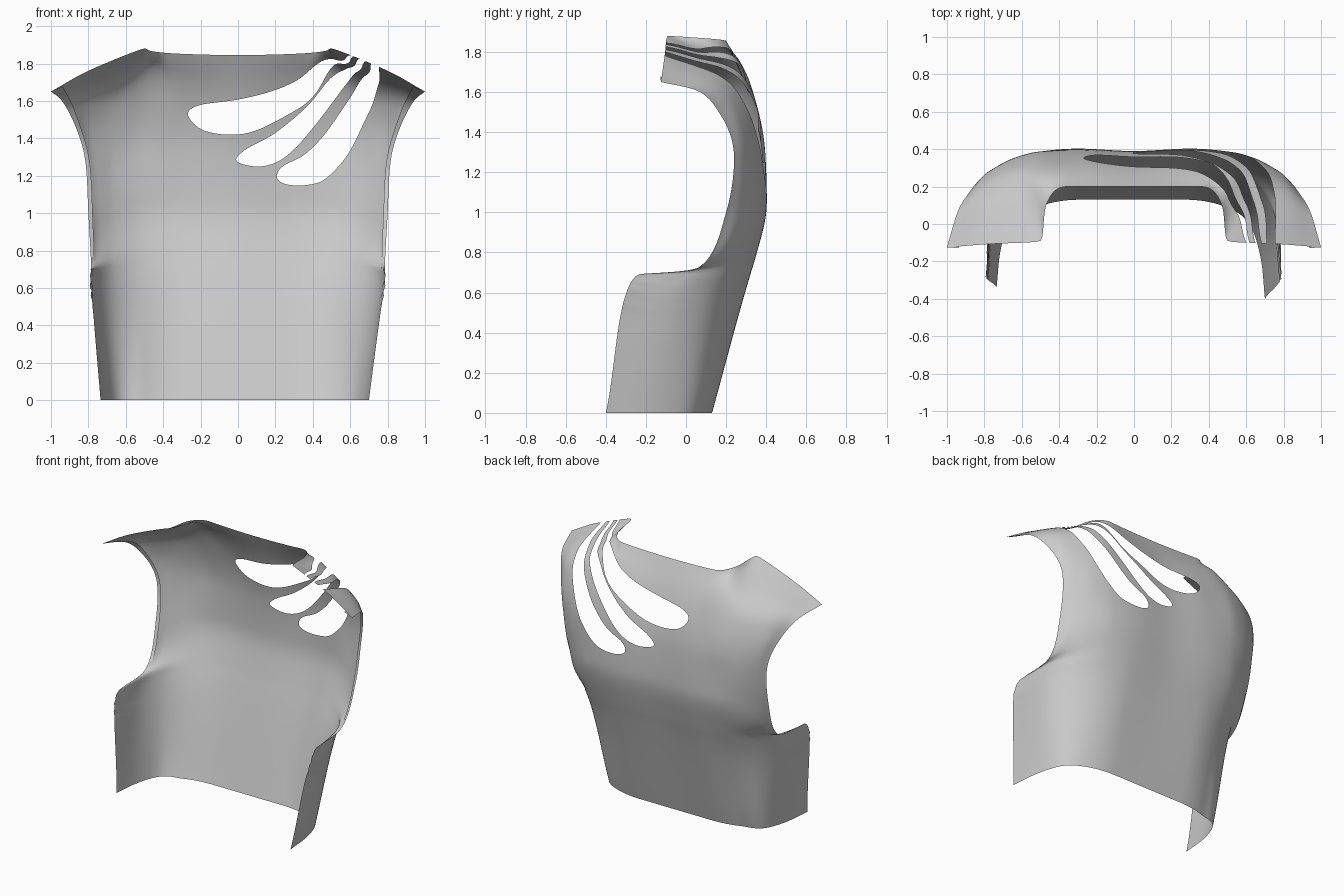
import bpy, math
from mathutils import Vector, kdtree, geometry

if "Cube" in bpy.data.objects:
    bpy.data.objects.remove(bpy.data.objects["Cube"])

# Control net of the right half: rows go hem -> shoulder, columns go centre back -> side
K = [0, .3, .5, .65, .8, 1]
T = [0, .68, .78, 1.05, 1.3, 1.55, 1.72, 1.86]
TOP = T[-1]
NET = [
    [(0, .13, 0), (.28, .13, 0), (.48, .095, 0), (.61, .01, 0), (.675, -.17, 0), (.7, -.4, 0)],
    [(0, .312, .68), (.29, .318, .68), (.52, .276, .68), (.68, .17, .68), (.762, 0, .68), (.785, -.24, .69)],
    [(0, .34, .78), (.29, .348, .78), (.51, .315, .775), (.65, .24, .765), (.74, .14, .745), (.785, .03, .71)],
    [(0, .39, 1.05), (.3, .403, 1.05), (.5, .386, 1.05), (.64, .335, 1.04), (.735, .27, 1.02), (.8, .2, 1.0)],
    [(0, .378, 1.3), (.3, .395, 1.3), (.5, .388, 1.3), (.65, .35, 1.3), (.75, .295, 1.28), (.815, .24, 1.27)],
    [(0, .325, 1.55), (.3, .345, 1.56), (.49, .342, 1.57), (.65, .31, 1.555), (.79, .25, 1.515), (.88, .17, 1.49)],
    [(0, .27, 1.7), (.31, .28, 1.72), (.475, .24, 1.785), (.61, .2, 1.735), (.8, .14, 1.67), (.945, .06, 1.605)],
    [(0, .2, 1.845), (.36, .2, 1.855), (.47, .1, 1.868), (.5, -.09, 1.88), (.77, -.107, 1.775), (1, -.125, 1.65)],
]
# Slash openings, outlined from the shoulder edge round the tip and back
SLASHES = [
    [(.6, -.1, 1.83), (.56, .04, 1.84), (.5, .15, 1.82), (.4, .25, 1.75), (.2, .31, 1.66), (0, .33, 1.61),
     (-.2, .335, 1.58), (-.27, .34, 1.53), (-.2, .36, 1.45), (-.05, .36, 1.42), (.1, .36, 1.44),
     (.27, .36, 1.53), (.42, .31, 1.65), (.52, .2, 1.76), (.585, .06, 1.8), (.62, -.1, 1.82)],
    [(.65, -.1, 1.81), (.62, .06, 1.8), (.56, .2, 1.76), (.4, .33, 1.6), (.2, .37, 1.43), (.04, .38, 1.34),
     (-.01, .38, 1.28), (.1, .385, 1.25), (.2, .39, 1.27), (.3, .385, 1.34), (.42, .37, 1.48),
     (.54, .3, 1.64), (.61, .2, 1.74), (.655, .06, 1.79), (.675, -.1, 1.8)],
    [(.715, -.1, 1.785), (.7, .06, 1.77), (.66, .2, 1.71), (.5, .36, 1.47), (.36, .385, 1.32), (.24, .39, 1.25),
     (.21, .39, 1.19), (.26, .39, 1.155), (.36, .39, 1.15), (.46, .385, 1.18), (.56, .36, 1.28),
     (.64, .33, 1.42), (.71, .28, 1.57), (.745, .17, 1.7), (.757, .05, 1.74), (.76, -.1, 1.76)],
]

# Mirror the net into full rows
U = [-k for k in K[:0:-1]] + K
ROWS = [[(-x, y, z) for x, y, z in r[:0:-1]] + r for r in NET]


def slope(s0, s1, h0, h1):
    """Knot slope, limited so the curve never overshoots."""
    if s0 * s1 <= 0:
        return 0
    m = (h1 * s0 + h0 * s1) / (h0 + h1)
    return math.copysign(min(abs(m), 2 * abs(s0), 2 * abs(s1)), m)


def spline(ks, ps, t):
    """Cubic through the points ps at knots ks."""
    i = 0
    while i < len(ks) - 2 and t > ks[i + 1]:
        i += 1
    last = len(ks) - 2
    h = ks[i + 1] - ks[i]
    f = (t - ks[i]) / h
    out = []
    for c in range(3):
        def sec(j):
            return (ps[j + 1][c] - ps[j][c]) / (ks[j + 1] - ks[j])
        s = sec(i)
        m0 = slope(sec(i - 1), s, ks[i] - ks[i - 1], h) if i > 0 else s
        m1 = slope(s, sec(i + 1), h, ks[i + 2] - ks[i + 1]) if i < last else s
        a, b = ps[i][c], ps[i + 1][c]
        out.append(a + (b - a) * f * f * (3 - 2 * f)
                   + h * f * (1 - f) * (m0 * (1 - f) - m1 * f))
    return out


row_cache = {}


def surf(u, v):
    v = min(max(v, 0), TOP)
    if v not in row_cache:
        row_cache[v] = [spline(T, [r[j] for r in ROWS], v) for j in range(len(U))]
    x, y, z = spline(U, row_cache[v], min(max(u, -1), 1))
    # slight lopsidedness of the hem, and creases under the arms
    low = max(0, 1 - z / .7)
    if x < 0:
        y += .06 * low * max(0, (-x - .5) / .2)
        x *= 1 + .05 * low
    side = max(0, (abs(u) - .7) / .3)
    crease = .01 * side * math.exp(-((z - .6) / .08) ** 2) * math.sin(55 * z + 14 * y)
    return Vector((x + math.copysign(crease, x), y, z))


def add_mesh(name, verts, faces):
    me = bpy.data.meshes.new(name)
    me.from_pydata(verts, [], faces)
    me.polygons.foreach_set("use_smooth", [True] * len(me.polygons))
    ob = bpy.data.objects.new(name, me)
    bpy.context.collection.objects.link(ob)
    return ob


# Look-up from space back to surface parameters: one tree for the back, one for the shoulder top
N = 200
params = [(-.4 + 1.4 * i / N, 1 + (TOP - 1) * j / N) for i in range(N + 1) for j in range(N + 1)]
WEIGHTS = [(.4, 1), (1, .15)]
trees = [kdtree.KDTree(len(params)) for w in WEIGHTS]
for n, (u, v) in enumerate(params):
    p = surf(u, v)
    for tree, (wy, wz) in zip(trees, WEIGHTS):
        tree.insert((p.x, p.y * wy, p.z * wz), n)
for tree in trees:
    tree.balance()


def locate(x, y, z):
    k = 1 if y < .27 else 0
    wy, wz = WEIGHTS[k]
    return Vector(params[trees[k].find((x, y * wy, z * wz))[1]])


def outline(pts):
    q = [locate(*p) for p in pts]
    q[0].y = q[-1].y = TOP
    ext = [q[0]] + q + [q[-1]]
    res = []
    for a, b, c, d in zip(ext, ext[1:], ext[2:], ext[3:]):
        for k in range(8):
            f = k / 8
            p = .5 * (2 * b + (c - a) * f + (2 * a - 5 * b + 4 * c - d) * f ** 2
                      + (3 * b - a - 3 * c + d) * f ** 3)
            p.y = min(p.y, TOP)
            res.append(p)
    return res + [q[-1]]


def inside(p, poly):
    hit = False
    for a, b in zip(poly, poly[1:] + poly[:1]):
        if (a.y > p.y) != (b.y > p.y) and p.x < a.x + (b.x - a.x) * (p.y - a.y) / (b.y - a.y):
            hit = not hit
    return hit


# Back panel: triangulate the parameter plane around the slashes and wrap it onto the surface
holes = [outline(s) for s in SLASHES]
NU, NV = 80, 62
pts = [Vector((-1 + 2 * i / NU, TOP * j / NV)) for j in range(NV + 1) for i in range(NU + 1)]
edges = []
for h in holes:
    s = len(pts)
    pts += h
    edges += [(s + i, s + (i + 1) % len(h)) for i in range(len(h))]
cdt = geometry.delaunay_2d_cdt(pts, edges, [], 0, 1e-5)
flat, tris = cdt[0], cdt[2]
keep = []
for f in tris:
    c = (flat[f[0]] + flat[f[1]] + flat[f[2]]) / 3
    if not any(inside(c, h) for h in holes):
        keep.append(tuple(reversed(f)))
used = sorted({i for f in keep for i in f})
index = {o: n for n, o in enumerate(used)}
add_mesh("vest_back_panel", [surf(flat[i].x, flat[i].y) for i in used],
         [tuple(index[i] for i in f) for f in keep])

# Narrow turned hems inside the armholes
for side, name in ((1, "armhole_hem_right"), (-1, "armhole_hem_left")):
    verts, faces = [], []
    M = 60
    for j in range(M + 1):
        v = .85 + (TOP - .85) * j / M
        verts += [surf(side, v), surf(side * .95, v) + Vector((-side * .008, -.008, -.004))]
    for j in range(M):
        q = (2 * j, 2 * j + 1, 2 * j + 3, 2 * j + 2)
        faces.append(q if side > 0 else q[::-1])
    add_mesh(name, verts, faces)
